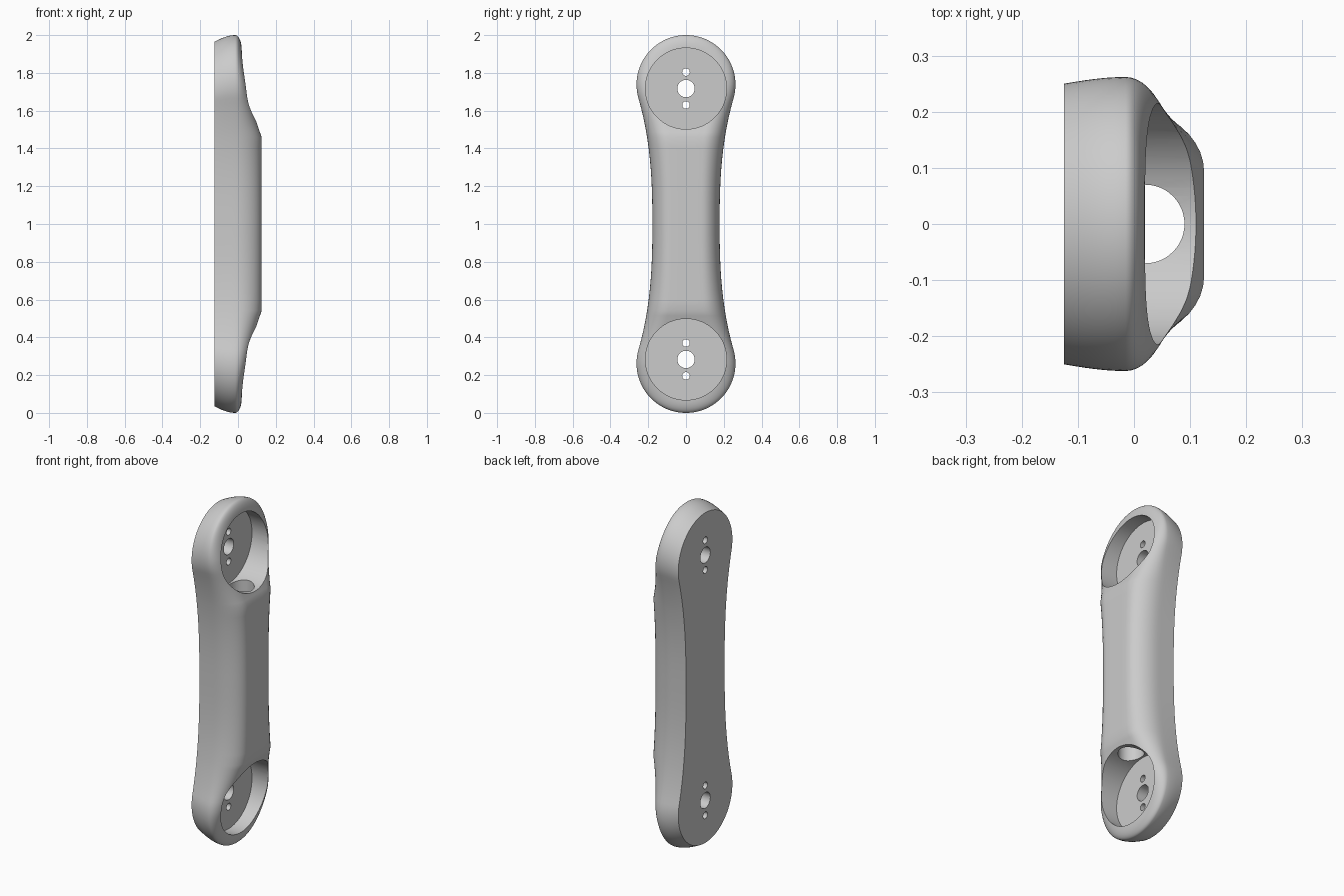
import bpy, bmesh, math
from math import sin, cos, pi, radians

if "Cube" in bpy.data.objects:
    bpy.data.objects.remove(bpy.data.objects["Cube"])

BACK, SIDE, FRONT = -0.125, -0.015, 0.125
POCKET_Z = 0.717          # pocket distance from the middle
FLAT_END = 0.46           # half length of the flat front


def make_material(name, rgb):
    mat = bpy.data.materials.new(name)
    mat.use_nodes = True
    mat.diffuse_color = (*rgb, 1)
    mat.node_tree.nodes["Principled BSDF"].inputs["Base Color"].default_value = (*rgb, 1)
    return mat


def outline(radius, centre, waist=0.178, power=2.6):
    """Closed dog-bone outline as (y, z) with z measured from the middle."""
    start = radians(-16)
    ye, ze = radius * cos(start), centre + radius * sin(start)
    quarter = []
    for i in range(9):                       # waist up to the flat end
        quarter.append(FLAT_END * i / 8)
    for i in range(1, 9):                    # flare up to the round end
        quarter.append(FLAT_END + (ze - FLAT_END) * i / 8)
    pts = [(waist + (ye - waist) * (z / ze) ** power, z) for z in quarter]
    n = 26
    for i in range(1, n + 1):                # round end
        a = start + (pi / 2 - start) * i / n
        pts.append((radius * cos(a), centre + radius * sin(a)))
    pts[-1] = (0.0, centre + radius)
    upper = pts + [(-y, z) for y, z in reversed(pts[:-1])]
    lower = [(y, -z) for y, z in reversed(upper[1:-1])]
    return upper + lower


def crest(z):
    """Front height: flat in the middle, sweeping down to both ends."""
    d = abs(z)
    if d <= FLAT_END:
        return FRONT
    return 0.02 + (FRONT - 0.02) * max(0, (0.93 - d) / 0.47) ** 1.6


# Body: stacked rings from the flat back, round the sides, over the front
back, widest = outline(0.25, 0.715), outline(0.262, 0.738)
rings = []
for i in range(7):
    u = i / 6
    k = sin(u * pi / 2)
    x = BACK + (SIDE - BACK) * u
    rings.append([(x, a[0] + (b[0] - a[0]) * k, a[1] + (b[1] - a[1]) * k)
                  for a, b in zip(back, widest)])


def front_ring(phi, shrink):
    ring = []
    for y, z in widest:
        blend = min(1, max(0, (abs(z) - FLAT_END) / 0.28))
        s0 = 0.45 + 0.25 * blend
        s = (s0 + (1 - s0) * cos(phi)) * shrink
        core = max(-0.738, min(0.738, z))
        zz = core + (z - core) * s
        ring.append((SIDE + (crest(zz) - SIDE) * sin(phi), y * s, zz))
    return ring


for i in range(1, 11):
    rings.append(front_ring(pi / 2 * i / 10, 1))
rings += [front_ring(pi / 2, 0.5), front_ring(pi / 2, 0)]

bm = bmesh.new()
grid = [[bm.verts.new((x, y, z + 1)) for x, y, z in ring] for ring in rings]
count = len(widest)
for lo, hi in zip(grid, grid[1:]):
    for j in range(count):
        k = (j + 1) % count
        bm.faces.new((lo[j], lo[k], hi[k], hi[j]))
bm.faces.new(grid[0])
bmesh.ops.remove_doubles(bm, verts=bm.verts, dist=1e-5)
bmesh.ops.recalc_face_normals(bm, faces=bm.faces)
mesh = bpy.data.meshes.new("link_body")
bm.to_mesh(mesh)
bm.free()
body = bpy.data.objects.new("link_body", mesh)
bpy.context.collection.objects.link(body)
mesh.materials.append(make_material("light_grey", (0.6, 0.6, 0.6)))


def drill(radius, start, length, axis, sides=48):
    """Cut a round hole from a start point along x or z."""
    mid = list(start)
    mid["xyz".index(axis)] += length / 2
    turn = (0, pi / 2, 0) if axis == "x" else (0, 0, 0)
    bpy.ops.mesh.primitive_cylinder_add(vertices=sides, radius=radius, depth=length,
                                        location=mid, rotation=turn)
    cutter = bpy.context.object
    cutter.hide_render = True
    mod = body.modifiers.new("hole", "BOOLEAN")
    mod.operation, mod.solver, mod.object = "DIFFERENCE", "EXACT", cutter
    bpy.ops.object.select_all(action="DESELECT")
    bpy.context.view_layer.objects.active = body
    body.select_set(True)
    bpy.ops.object.modifier_apply(modifier=mod.name)
    bpy.data.objects.remove(cutter)


# Pockets with a centre bore and two screw holes at each end
for side in (-1, 1):
    z = 1 + side * POCKET_Z
    drill(0.215, (-0.06, 0, z), 0.4, "x", 80)
    drill(0.046, (-0.2, 0, z), 0.3, "x", 32)
    for offset in (-0.087, 0.087):
        drill(0.02, (-0.2, 0, z + offset), 0.3, "x", 24)

# Cable tunnel joining the pockets
drill(0.07, (0.02, 0, 1 - POCKET_Z), 2 * POCKET_Z, "z")

bpy.ops.object.shade_smooth_by_angle(angle=radians(30))
